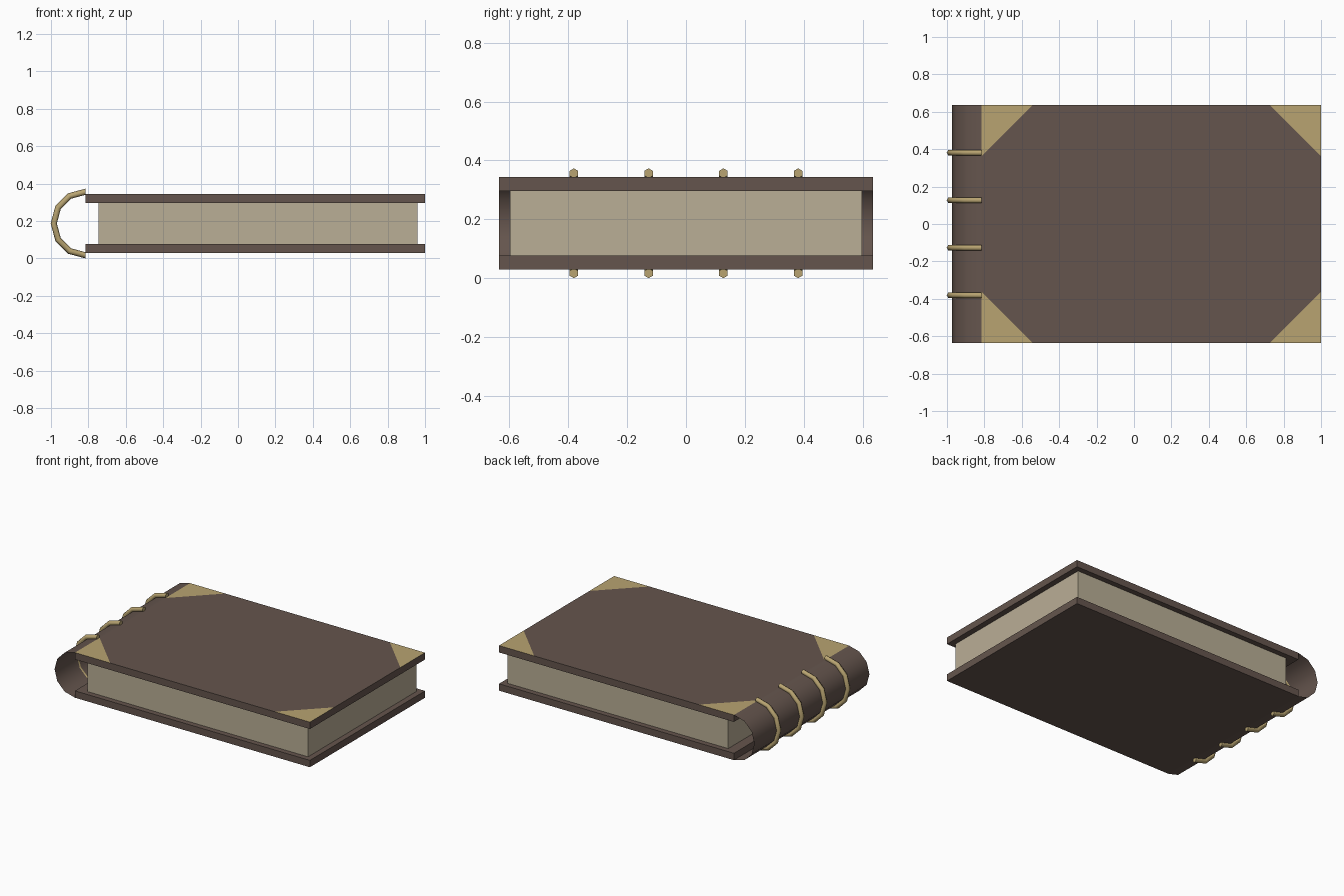
import bpy, bmesh
from math import sin, cos, pi
from mathutils import Vector

if "Cube" in bpy.data.objects:
    bpy.data.objects.remove(bpy.data.objects["Cube"])

LEFT, RIGHT, HALF_Y = -0.815, 1.0, 0.635
Z0, Z1, BOARD = 0.029, 0.344, 0.048
MID = (Z0 + Z1) / 2
STEPS = 6


def material(name, rgb):
    m = bpy.data.materials.new(name)
    m.diffuse_color = (*rgb, 1)
    m.use_nodes = True
    m.node_tree.nodes["Principled BSDF"].inputs["Base Color"].default_value = m.diffuse_color
    return m


leather = material("leather", (0.13, 0.091, 0.075))
paper = material("paper", (0.49, 0.425, 0.305))
brass = material("brass", (0.48, 0.37, 0.165))


def finish(name, bm, *mats):
    me = bpy.data.meshes.new(name)
    bm.to_mesh(me)
    bm.free()
    for m in mats:
        me.materials.append(m)
    ob = bpy.data.objects.new(name, me)
    bpy.context.collection.objects.link(ob)
    return ob


def box(lo, hi):
    bm = bmesh.new()
    bmesh.ops.create_cube(bm, size=1)
    lo, hi = Vector(lo), Vector(hi)
    for v in bm.verts:
        v.co = (lo + hi) / 2 + v.co * (hi - lo)
    return bm


def arc(i):
    a = pi / 2 + pi * i / STEPS
    return cos(a), sin(a)


# Boards and page block
finish("back_cover", box((LEFT, -HALF_Y, Z0), (RIGHT, HALF_Y, Z0 + BOARD)), leather)
finish("pages", box((-0.745, -0.598, Z0 + BOARD), (0.96, 0.598, Z1 - BOARD)), paper)

# Front cover with brass corners inlaid in its top face
bm = box((LEFT, -HALF_Y, Z1 - BOARD), (RIGHT, HALF_Y, Z1))
leg = 0.272
for x, sx in ((LEFT, -1), (RIGHT, 1)):
    for sy in (-1, 1):
        top = [f for f in bm.faces if f.normal.z > 0.9]
        geom = top + list({e for f in top for e in f.edges}) + list({v for f in top for v in f.verts})
        bmesh.ops.bisect_plane(bm, geom=geom, dist=1e-5,
                               plane_co=(x - sx * leg, sy * HALF_Y, Z1), plane_no=(sx, sy, 0))
        bm.normal_update()
for f in bm.faces:
    if f.normal.z > 0.9 and len(f.verts) == 3:
        f.material_index = 1
finish("front_cover", bm, leather, brass)

# Rounded open spine
bm = bmesh.new()
R = (Z1 - Z0) / 2
rows = []
for i in range(STEPS + 1):
    c, s = arc(i)
    rows.append([bm.verts.new((LEFT + R * c, y, MID + R * s)) for y in (-HALF_Y, HALF_Y)])
for a, b in zip(rows, rows[1:]):
    bm.faces.new((a[0], a[1], b[1], b[0])).smooth = True
finish("spine", bm, leather)

# Raised brass bands: hexagonal tubes bent around the spine
BAND_R, TUBE = 0.17, 0.0165
for n in range(4):
    y = -0.381 + 0.254 * n
    bm = bmesh.new()
    rings = []
    for i in range(STEPS + 1):
        c, s = arc(i)
        ring = []
        for k in range(6):
            r = BAND_R + TUBE * cos(k * pi / 3)
            ring.append(bm.verts.new((LEFT + r * c, y + TUBE * sin(k * pi / 3), MID + r * s)))
        rings.append(ring)
    for a, b in zip(rings, rings[1:]):
        for k in range(6):
            j = (k + 1) % 6
            bm.faces.new((a[k], a[j], b[j], b[k])).smooth = True
    bm.faces.new(rings[0])
    bm.faces.new(rings[-1])
    bmesh.ops.recalc_face_normals(bm, faces=bm.faces[:])
    finish(f"spine_band_{n + 1}", bm, brass)
